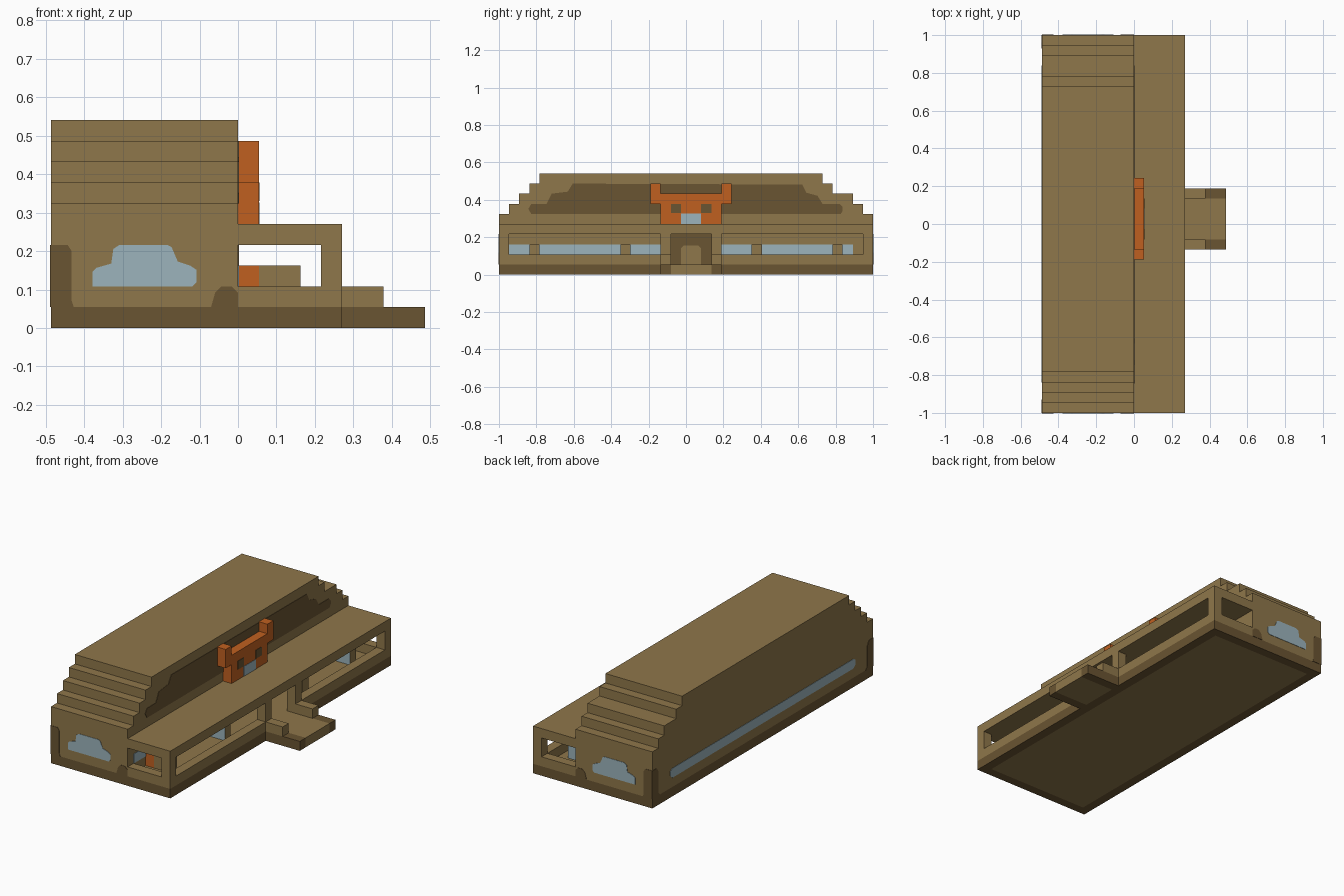
import bpy, bmesh
from mathutils import Vector

if "Cube" in bpy.data.objects:
    bpy.data.objects.remove(bpy.data.objects["Cube"])

U = 2 / 37            # one building block
W, L = 18, 37         # blocks in x and y
P = 0.04              # half thickness of painted plates, in blocks


def material(name, rgb):
    m = bpy.data.materials.new(name)
    m.use_nodes = True
    m.diffuse_color = (*rgb, 1)
    m.node_tree.nodes["Principled BSDF"].inputs["Base Color"].default_value = (*rgb, 1)
    return m


BROWN = material("tan_brown", (0.274, 0.184, 0.069))
DARK = material("dark_brown", (0.144, 0.089, 0.032))
BLUE = material("pale_blue", (0.332, 0.456, 0.503))
ORANGE = material("orange", (0.527, 0.117, 0.0144))


def prism(name, axis, lo, hi, outline, *mats, paint=None):
    """Extrude a block-unit outline along an axis; paint(face) picks the material."""
    bm = bmesh.new()
    rings = []
    for d in (lo, hi):
        ring = []
        for a, b in outline:
            p = list((a, b))
            p.insert(axis, d)
            ring.append(bm.verts.new(((p[0] - W / 2) * U, (p[1] - L / 2) * U, p[2] * U)))
        rings.append(ring)
        bm.faces.new(ring)
    n = len(outline)
    for i in range(n):
        j = (i + 1) % n
        bm.faces.new((rings[0][i], rings[0][j], rings[1][j], rings[1][i]))
    bmesh.ops.recalc_face_normals(bm, faces=bm.faces)
    bm.normal_update()
    if paint:
        for f in bm.faces:
            f.material_index = paint(f)
    mesh = bpy.data.meshes.new(name)
    bm.to_mesh(mesh)
    bm.free()
    for m in mats:
        mesh.materials.append(m)
    ob = bpy.data.objects.new(name, mesh)
    bpy.context.collection.objects.link(ob)
    return ob


def box(name, x, y, z, *mats, paint=None):
    outline = [(x[0], y[0]), (x[1], y[0]), (x[1], y[1]), (x[0], y[1])]
    return prism(name, 2, z[0], z[1], outline, *mats, paint=paint)


def plate(name, axis, at, outline, mat, t=P):
    return prism(name, axis, at - t, at + t, outline, mat)


def rect(a0, a1, b0, b1):
    return [(a0, b0), (a1, b0), (a1, b1), (a0, b1)]


# Foundation: dark sides, brown floor, brown panel inset underneath
base = box("foundation", (0, 14), (0, L), (0, 1), DARK, BROWN,
           paint=lambda f: int(f.normal.z > 0.5))
bm = bmesh.new()
bm.from_mesh(base.data)
bm.normal_update()
under = [f for f in bm.faces if f.normal.z < -0.5]
bmesh.ops.inset_region(bm, faces=under, thickness=1.4 * U)
for f in under:
    f.material_index = 1
bm.to_mesh(base.data)
bm.free()

# Main hall with stepped roof ends
low = [0, 1, 2, 3, 4]
high = [37, 36, 35, 33, 32]
outline = [(0, 1), (L, 1)]
for i, y in enumerate(high):
    outline += [(y, 5 + i if i else 1), (y, 6 + i)][0 if i else 1:]
for i in reversed(range(5)):
    outline += [(low[i], 6 + i)] + ([(low[i], 5 + i)] if i else [])
prism("main_hall", 0, 0, 9, outline, BROWN)

# Porch
box("porch_roof", (9, 14), (0, L), (4, 5), BROWN)
for side, y0, y1, end in (("right", 0, 16, 0), ("left", 22, L, 36)):
    box(side + "_porch_rail", (13, 14), (y0, y1), (1, 2), BROWN)
    box(side + "_end_rail", (9, 13), (end, end + 1), (1, 2), BROWN)
    box(side + "_corner_post", (13, 14), (end, end + 1), (2, 4), BROWN)
for side, y in (("right", 16), ("left", 21)):
    box(side + "_door_post", (13, 14), (y, y + 1), (1, 4), BROWN)
    box(side + "_step_edge", (14, 18), (y, y + 1), (0, 1), DARK)
    box(side + "_step_rail", (14, 16), (y, y + 1), (1, 2), BROWN)
box("front_step", (14, 18), (17, 21), (0, 1), BROWN)

# Porch tables with seats behind them; two have blue ends
for i, y in enumerate((3, 12, 25, 33)):
    blue = i % 2
    box(f"porch_table_{i + 1}", (10, 12), (y, y + 1), (1, 3), BROWN, BLUE,
        paint=lambda f: int(blue and abs(f.normal.y) > 0.5))
    box(f"porch_seat_{i + 1}", (9, 10), (y, y + 1), (1, 3), ORANGE, BROWN,
        paint=lambda f: int(f.normal.x > 0.5))

# Porch windows and doorway on the hall wall
plate("right_porch_window", 0, 9, rect(1, 16, 2, 3), BLUE)
plate("left_porch_window", 0, 9, rect(22, 35, 2, 3), BLUE)
plate("doorway_surround", 0, 9, rect(16.5, 21.5, 1, 4), DARK)
plate("door", 0, 9, [(18, 1), (20, 1), (20, 2.6), (19.7, 2.9), (18.3, 2.9), (18, 2.6)],
      BROWN, 2 * P)

# Dark gable panel above the porch
plate("gable_panel", 0, 9, [
    (3.2, 6), (33.8, 6), (34, 6.3), (34, 6.7), (33.7, 7), (32, 7), (31.5, 7.8),
    (30.4, 8.1), (30, 8.9), (7.3, 9), (6.8, 8.2), (5.2, 8), (4.7, 7), (3.2, 7), (2.9, 6.5)],
      DARK)

# Painted end walls
trapezoid = [(2, 2), (6.8, 2), (7, 2.2), (7, 2.8), (6.7, 3), (6.1, 3.2), (5.8, 3.9),
             (5.6, 4), (3.3, 4), (3, 3.8), (2.9, 3.1), (2.2, 2.9), (2, 2.7)]
for side, y in (("right", 0), ("left", L)):
    plate(side + "_end_window", 1, y, trapezoid, BLUE)
    plate(side + "_back_corner_trim", 1, y,
          [(0, 1), (1.1, 1), (1, 1.3), (1, 3.7), (0.8, 4), (0, 4)], DARK)
    plate(side + "_middle_trim", 1, y,
          [(7.7, 1), (9, 1), (9, 1.7), (8.7, 2), (8.2, 2), (7.9, 1.7)], DARK)

# Painted back wall
plate("back_window", 0, 0, [(3.3, 2), (33.7, 2), (34, 2.3), (34, 2.8), (33.7, 3),
                            (3.3, 3), (3, 2.8), (3, 2.3)], BLUE)
for side, y, s in (("right", 0, 1), ("left", L, -1)):
    plate(side + "_back_trim", 0, 0, [(y, 1), (y + s * 1.3, 1), (y + s, 1.3),
                                      (y + s, 3.5), (y + s * 0.7, 4), (y, 4)], DARK)

# Animal head sign
box("sign_head", (9, 10), (16, 22), (5, 8), ORANGE)
for side, y in (("right", 15), ("left", 22)):
    box(side + "_sign_ear", (9, 10), (y, y + 1), (7, 9), ORANGE)
for side, y in (("right", 17), ("left", 20)):
    plate(side + "_sign_eye", 0, 10, rect(y, y + 1, 6.1, 7), DARK)
plate("sign_snout", 0, 10, rect(18, 20, 5, 6.05), BLUE)
